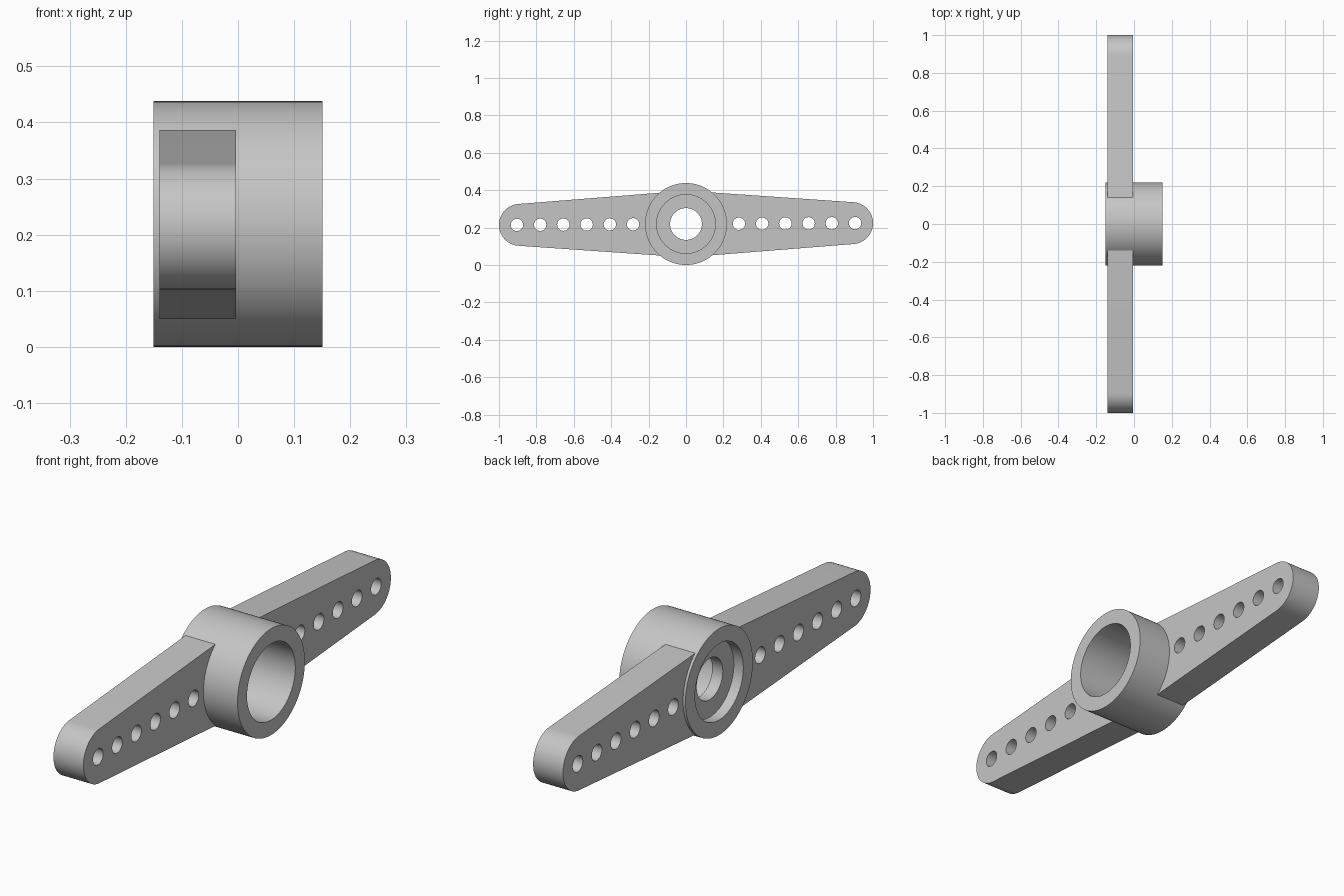
import bpy, bmesh, math
from mathutils import Matrix, Vector

default = bpy.data.objects.get("Cube")
if default:
    bpy.data.objects.remove(default, do_unlink=True)

AXIS_Z = 0.219          # height of the hub axis
TILT = math.radians(0.3)

grey = bpy.data.materials.new("plain grey")
grey.use_nodes = True
grey.diffuse_color = (0.56, 0.56, 0.56, 1)
grey.node_tree.nodes["Principled BSDF"].inputs["Base Color"].default_value = grey.diffuse_color


def finish(name, bm):
    """Weld, orient, link and shade a part."""
    bmesh.ops.remove_doubles(bm, verts=bm.verts, dist=0.0002)
    bmesh.ops.recalc_face_normals(bm, faces=bm.faces)
    mesh = bpy.data.meshes.new(name)
    bm.to_mesh(mesh)
    bm.free()
    mesh.materials.append(grey)
    obj = bpy.data.objects.new(name, mesh)
    bpy.context.collection.objects.link(obj)
    bpy.ops.object.select_all(action='DESELECT')
    obj.select_set(True)
    bpy.context.view_layer.objects.active = obj
    bpy.ops.object.shade_smooth_by_angle(angle=math.radians(30))
    return obj


def arc(cx, radius, start, end, steps):
    """Points on an arc centred on the arm's long axis."""
    angles = [math.radians(start + (end - start) * i / steps) for i in range(steps + 1)]
    return [Vector((cx + radius * math.cos(a), radius * math.sin(a), 0)) for a in angles]


# Hub: lathed section with a deep bore, a thin web and a shallow recess
section = [(-0.151, 0.219), (0.151, 0.219), (0.151, 0.157), (-0.06, 0.157),
           (-0.06, 0.085), (-0.108, 0.085), (-0.108, 0.157), (-0.151, 0.157)]
bm = bmesh.new()
ring = [bm.verts.new((x, 0, r)) for x, r in section]
edges = [bm.edges.new((ring[i - 1], ring[i])) for i in range(len(ring))]
bmesh.ops.spin(bm, geom=ring + edges, cent=(0, 0, 0), axis=(1, 0, 0),
               angle=math.tau, steps=96)
hub = finish("hub", bm)
hub.location.z = AXIS_Z


# Arms: tapered outline with rounded tip and a row of round holes
def make_arm(name, turn):
    outline = arc(0.888, 0.112, -86, 86, 40) + arc(0, 0.19, 65, -65, 24)
    holes = [arc(0.283 + 0.1242 * i, 0.033, 0, 348.75, 31) for i in range(6)]
    spin = Matrix.Rotation(turn + TILT, 3, 'Z')
    curve = bpy.data.curves.new(name + " outline", 'CURVE')
    curve.dimensions = '2D'
    curve.fill_mode = 'BOTH'
    curve.extrude = 0.068
    for loop in [outline] + holes:
        spline = curve.splines.new('POLY')
        spline.points.add(len(loop) - 1)
        for point, co in zip(spline.points, loop):
            point.co = (*(spin @ co), 1)
        spline.use_cyclic_u = True
    helper = bpy.data.objects.new(name + " outline", curve)
    bpy.context.collection.objects.link(helper)
    bpy.context.view_layer.update()
    solid = helper.evaluated_get(bpy.context.evaluated_depsgraph_get()).to_mesh()
    bm = bmesh.new()
    bm.from_mesh(solid)
    bpy.data.objects.remove(helper, do_unlink=True)
    arm = finish(name, bm)
    arm.rotation_euler = (math.pi / 2, 0, math.pi / 2)
    arm.location = (-0.072, 0, AXIS_Z)


make_arm("back_arm", 0)
make_arm("front_arm", math.pi)
